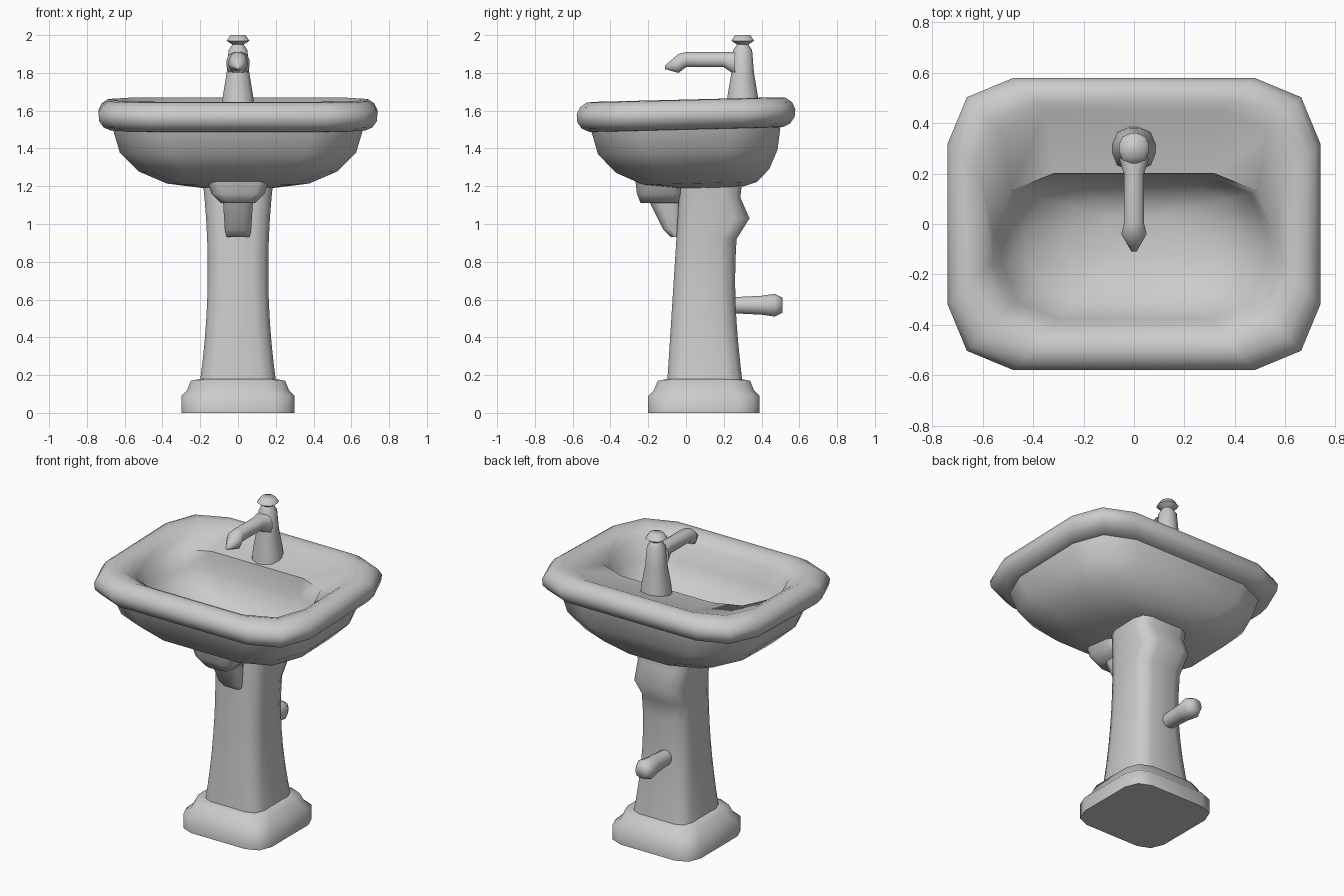
import bpy, bmesh
from math import sin, cos, pi, radians, copysign

cube = bpy.data.objects.get("Cube")
if cube:
    bpy.data.objects.remove(cube, do_unlink=True)

ceramic = bpy.data.materials.new("grey_ceramic")
ceramic.use_nodes = True
grey = (0.6, 0.6, 0.6, 1)
ceramic.diffuse_color = grey
ceramic.node_tree.nodes["Principled BSDF"].inputs["Base Color"].default_value = grey


def rounded_outline(half, low, high, corner, steps=2):
    """Counter-clockwise outline of a rectangle with rounded corners."""
    radius = min(corner, 0.8 * half, 0.4 * (high - low))
    corners = [(half, high), (-half, high), (-half, low), (half, low)]
    points = []
    for quarter, (x, y) in enumerate(corners):
        centre_x = x - copysign(radius, x)
        centre_y = y - radius if y == high else y + radius
        for step in range(steps + 1):
            angle = pi / 2 * (quarter + step / steps)
            points.append((centre_x + radius * cos(angle), centre_y + radius * sin(angle)))
    return points


def loft(name, sections, corner, upright=True, offset=0, tilt=0):
    """Skin a row of cross-sections, each (position, half width, low, high)."""
    bm = bmesh.new()
    rings = []
    for position, half, low, high in sections:
        ring = []
        for a, b in rounded_outline(half, low, high, corner):
            spot = (a, b, position + tilt * b) if upright else (a + offset, position, b)
            ring.append(bm.verts.new(spot))
        rings.append(ring)
    for lower, upper in zip(rings, rings[1:]):
        for i in range(len(lower)):
            bm.faces.new((lower[i - 1], lower[i], upper[i], upper[i - 1]))
    bm.faces.new(rings[0])
    bm.faces.new(rings[-1])
    bmesh.ops.recalc_face_normals(bm, faces=bm.faces)
    mesh = bpy.data.meshes.new(name)
    bm.to_mesh(mesh)
    bm.free()
    mesh.materials.append(ceramic)
    part = bpy.data.objects.new(name, mesh)
    bpy.context.collection.objects.link(part)
    bpy.ops.object.select_all(action="DESELECT")
    part.select_set(True)
    bpy.context.view_layer.objects.active = part
    bpy.ops.object.shade_smooth_by_angle(angle=radians(65))


def inset_section(position, inset, half, low, high):
    """Cross-section drawn in evenly on every side."""
    return (position, half - inset, low + inset, high - inset)


def round_section(position, radius, centre):
    """Cross-section with equal width and height."""
    return (position, radius, centre - radius, centre + radius)


def bowl_sections(rim, base, steps=4):
    """Cross-sections that curve down from a rim to a smaller base."""
    sections = []
    for step in range(steps + 1):
        angle = pi / 2 * step / steps
        spread = [end + (start - end) * cos(angle) for start, end in zip(rim[1:], base[1:])]
        height = rim[0] + (base[0] - rim[0]) * sin(angle)
        sections.append((height, *spread))
    return sections


# Basin: bowl underside, rolled rim, tap deck, then the hollow of the bowl
roll = 0.08
rim = []
for step in range(8):
    angle = radians(30 * step - 80)
    inset = roll * (1 - cos(angle))
    rim.append(inset_section(1.58 + roll * sin(angle), inset, 0.74, -0.58, 0.58))
underside = bowl_sections((1.5, 0.66, -0.5, 0.5), (1.19, 0.2, -0.06, 0.3))
hollow = bowl_sections((1.6, 0.56, -0.4, 0.2), (1.3, 0.1, -0.1, 0.04))
loft("basin", underside[::-1] + rim + hollow, corner=0.26, tilt=0.025)

# Pedestal column: waisted, leaning, with a ridge high on its back
column = []
steps = 10
for step in range(steps + 1):
    t = step / steps
    half = 0.16 + (t - 0.55) ** 2 / 7
    ridge = 0.06 if step == 8 else 0
    column.append((0.15 + 1.1 * t, half, -0.1 + 0.07 * t, 0.3 - 0.04 * sin(pi * t) + ridge))
loft("pedestal_column", column, corner=0.08)

# Stepped foot
foot = [(0, 0), (0.09, 0), (0.12, 0.03), (0.17, 0.05), (0.18, 0.1)]
loft("pedestal_foot",
     [inset_section(height, inset, 0.3, -0.2, 0.39) for height, inset in foot],
     corner=0.11)

# Drain housing and the trap hanging below it
wall = -0.02
housing = [(1.11, 0.09, -0.24), (1.16, 0.14, -0.26), (1.25, 0.17, -0.27)]
trap = [(0.93, 0.06, -0.08), (0.97, 0.07, -0.12), (1.13, 0.08, -0.2)]
for name, sections in (("drain_housing", housing), ("drain_trap", trap)):
    loft(name, [(*section, wall) for section in sections], corner=0.05)

# Waste pipe at the back
pipe = [(0.2, 0.04), (0.4, 0.05), (0.47, 0.06), (0.51, 0.04)]
loft("waste_pipe", [round_section(y, radius, 0.57) for y, radius in pipe],
     corner=0.05, upright=False, offset=-0.04)

# Tap body with a flared cap
body = [(1.58, 0.09), (1.68, 0.08), (1.8, 0.06), (1.92, 0.05), (1.95, 0.03), (1.97, 0.06), (2, 0.04)]
loft("tap_body", [round_section(z, radius, 0.3) for z, radius in body], corner=0.08)

# Spout reaching forward and turning down
spout = [(0.26, 0.06, 1.85), (0.2, 0.04, 1.87), (0, 0.04, 1.87), (-0.04, 0.05, 1.85), (-0.11, 0.01, 1.83)]
loft("tap_spout", [round_section(*bend) for bend in spout], corner=0.04, upright=False)
